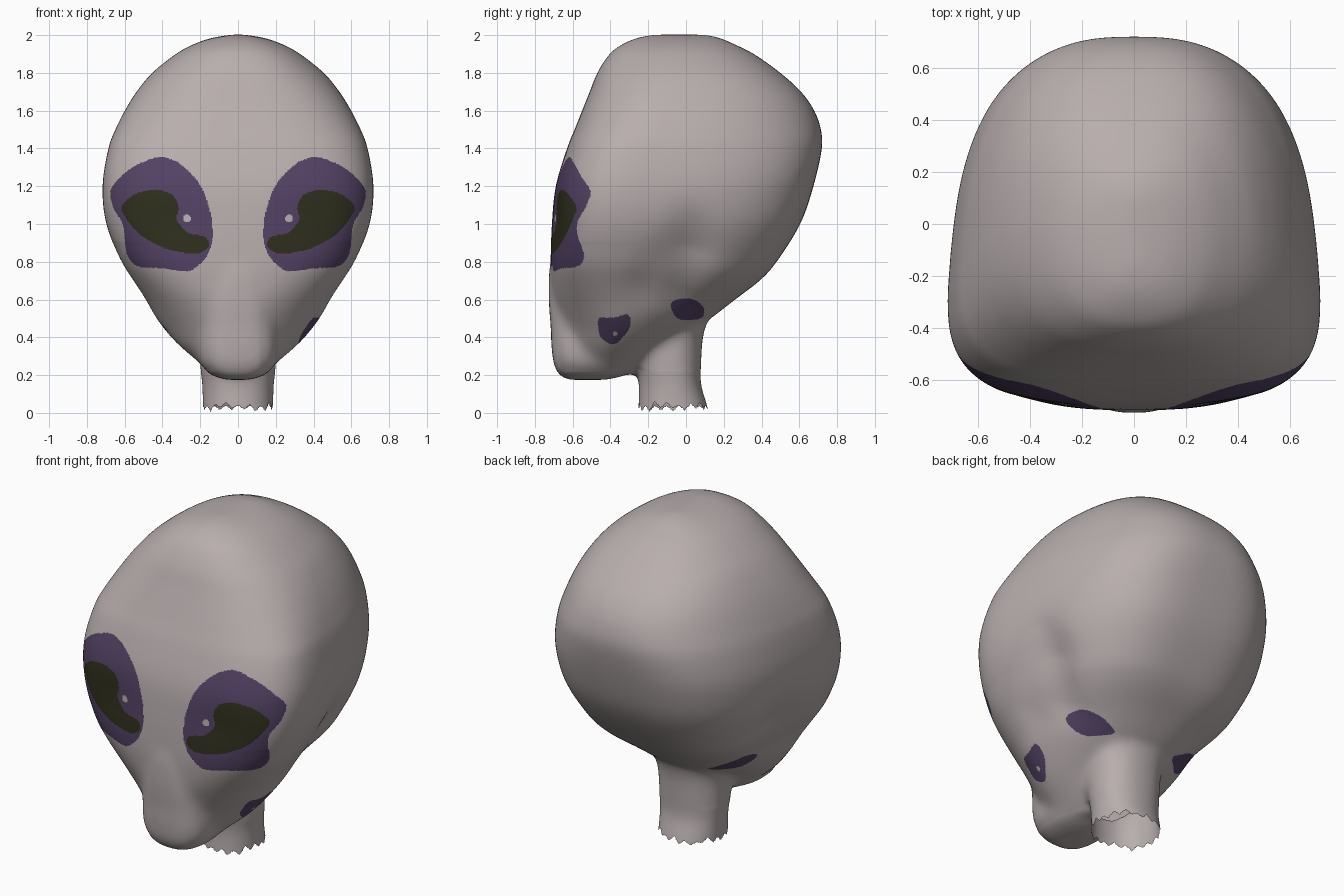
import bpy, bmesh, math, random
from mathutils import Vector

if "Cube" in bpy.data.objects:
    bpy.data.objects.remove(bpy.data.objects["Cube"])

random.seed(4)


def material(name, rgb):
    m = bpy.data.materials.new(name)
    m.diffuse_color = (*rgb, 1)
    m.use_nodes = True
    m.node_tree.nodes["Principled BSDF"].inputs["Base Color"].default_value = m.diffuse_color
    return m


SKIN, PURPLE, DARK, GLINT = range(4)
MATS = [material("grey_skin", (0.48, 0.42, 0.42)),
        material("purple_patch", (0.088, 0.055, 0.13)),
        material("dark_olive_eye", (0.029, 0.029, 0.013)),
        material("pale_glint", (0.48, 0.44, 0.44))]


def spline(rows, steps=4):
    """Catmull-Rom rows between the given rows."""
    out = []
    for i in range(len(rows) - 1):
        p = [rows[max(0, min(len(rows) - 1, i + k))] for k in (-1, 0, 1, 2)]
        for s in range(steps):
            t = s / steps
            out.append([0.5 * (2 * b + (c - a) * t + (2 * a - 5 * b + 4 * c - d) * t * t
                               + (3 * b - a - 3 * c + d) * t ** 3)
                        for a, b, c, d in zip(*p)])
    return out + [list(rows[-1])]


def loft(bm, rows, n_front, n_back, taper=0, seg=96):
    """Closed loft of level sections: z, half width, front y, widest y, back y."""
    rings = []
    for z, w, yf, ym, yb in spline(rows):
        ring = []
        for k in range(seg):
            a = math.tau * k / seg
            c, s = math.cos(a), math.sin(a)
            n = n_back(z) if s > 0 else n_front(z)
            x = w * math.copysign(abs(c) ** (2 / n), c)
            d = abs(s) ** (2 / n)
            if s > 0:
                x *= 1 - taper * d
            ring.append(bm.verts.new((x, ym + ((yb if s > 0 else yf) - ym) * d, z)))
        rings.append(ring)
    for r0, r1 in zip(rings, rings[1:]):
        for k in range(seg):
            j = (k + 1) % seg
            bm.faces.new((r0[k], r0[j], r1[j], r1[k]))
    bm.faces.new(rings[0][::-1])
    bm.faces.new(rings[-1])


def ramp(z, a, b):
    t = max(0, min(1, (z - a) / (b - a)))
    return t * t * (3 - 2 * t)


bm = bmesh.new()
# Cranium, cheeks and jaw
loft(bm, [(.205, .13, -.62, -.45, -.24), (.25, .19, -.64, -.43, -.20), (.30, .25, -.66, -.41, -.15),
          (.36, .32, -.67, -.39, -.09), (.42, .375, -.68, -.37, -.0), (.50, .435, -.695, -.35, .13),
          (.60, .495, -.71, -.32, .26), (.70, .56, -.715, -.30, .39),
          (.80, .62, -.717, -.29, .48), (1.0, .698, -.71, -.28, .605), (1.2, .718, -.69, -.27, .675),
          (1.4, .687, -.63, -.22, .72), (1.5, .65, -.59, -.16, .715), (1.6, .60, -.55, -.1, .68),
          (1.7, .538, -.51, -.06, .61), (1.8, .455, -.47, -.02, .50), (1.9, .33, -.405, -.02, .36),
          (1.95, .24, -.34, -.02, .26), (1.985, .14, -.26, -.02, .18), (2.003, .03, -.17, -.02, .10)],
     lambda z: 1.55 + 1.5 * ramp(z, .4, .88) - .6 * ramp(z, 1.3, 1.9),
     lambda z: 2.2 + .85 * ramp(z, .45, .75) - .55 * ramp(z, 1.2, 1.6), taper=.085)
# Muzzle and chin
loft(bm, [(.175, .06, -.62, -.55, -.42), (.20, .14, -.67, -.5, -.32), (.26, .2, -.70, -.5, -.2),
          (.35, .215, -.712, -.5, -.15), (.45, .21, -.716, -.5, -.15), (.55, .205, -.724, -.5, -.15),
          (.65, .195, -.727, -.5, -.15), (.75, .17, -.724, -.5, -.15), (.85, .1, -.71, -.5, -.15)],
     lambda z: 2.9, lambda z: 2.2)
# Neck
loft(bm, [(-.1, .19, -.26, -.07, .14), (.03, .187, -.252, -.07, .115), (.15, .19, -.25, -.07, .08),
          (.25, .202, -.265, -.08, .08), (.4, .21, -.28, -.08, .09), (.5, .24, -.28, -.08, .12),
          (.7, .3, -.2, -.05, .2)],
     lambda z: 2.2, lambda z: 2.2)
bmesh.ops.recalc_face_normals(bm, faces=bm.faces)
mesh = bpy.data.meshes.new("head")
bm.to_mesh(mesh)
bm.free()
head = bpy.data.objects.new("head", mesh)
bpy.context.collection.objects.link(head)

# Fuse the three volumes into one smooth skin
rem = head.modifiers.new("fuse", 'REMESH')
rem.mode = 'VOXEL'
rem.voxel_size = 0.0125
smo = head.modifiers.new("soften", 'SMOOTH')
smo.factor = 0.5
smo.iterations = 35
deps = bpy.context.evaluated_depsgraph_get()
fused = bpy.data.meshes.new_from_object(head.evaluated_get(deps))
head.modifiers.clear()
head.data = fused
fused.name = "head"
# Materials go in before painting
fused.materials.clear()
for m in MATS:
    fused.materials.append(m)

bm = bmesh.new()
bm.from_mesh(fused)

# Extra softening where muzzle, cheek and neck blend
blend = [v for v in bm.verts if .22 < v.co.z < .9 and abs(v.co.x) > .12 and v.co.y < .1]
for _ in range(22):
    bmesh.ops.smooth_vert(bm, verts=blend, factor=.5, use_axis_x=True, use_axis_y=True, use_axis_z=True)


def seg_dist(p, a, b):
    p, a, b = Vector(p), Vector(a), Vector(b)
    t = max(0, min(1, (p - a).dot(b - a) / (b - a).length_squared))
    return (p - a - (b - a) * t).length


# Groove behind the cheek, hollow behind the jaw, shallow eye sockets
for v in bm.verts:
    x, y, z = v.co
    if abs(x) > .2:
        d = seg_dist((y, z), (.02, .98), (-.22, .68))
        e = seg_dist((y, z), (.04, .85), (-.02, .66))
        push = .02 * math.exp(-(d / .12) ** 2) + .035 * math.exp(-(e / .12) ** 2)
        v.co.x -= math.copysign(push * ramp(abs(x), .2, .32), x)
    if y < -.3:
        d2 = (abs(x) - .36) ** 2 + (z - 1.0) ** 2
        v.co.y += .012 * math.exp(-d2 / .02)

# Ragged open neck end
teeth = [random.uniform(.005, .03) + .03 * (i % 2) for i in range(36)]


def rag(c):
    t = (math.atan2(c.y + .07, c.x) / math.tau + .5) * 36
    i, f = int(t) % 36, t % 1
    return teeth[i] * (1 - f) + teeth[(i + 1) % 36] * f


rim = [f for f in bm.faces if f.calc_center_median().z < .09]
bmesh.ops.subdivide_edges(bm, edges=list({e for f in rim for e in f.edges}), cuts=1, use_grid_fill=True)
gone = [f for f in bm.faces if f.calc_center_median().z < rag(f.calc_center_median())]
bmesh.ops.delete(bm, geom=gone, context='FACES')
for v in bm.verts:
    v.co.z = max(0, v.co.z)


# Finer faces where the markings are
def marked_zone(c):
    return (c.y < -.4 and .1 < abs(c.x) < .72 and .7 < c.z < 1.4) or \
           (.33 < c.z < .63 and -.5 < c.y < .12 and abs(c.x) > .2)


edges = {e for f in bm.faces if marked_zone(f.calc_center_median()) for e in f.edges}
bmesh.ops.subdivide_edges(bm, edges=list(edges), cuts=1, use_grid_fill=True)


def inside(u, v, poly):
    hit = False
    for (a, b), (c, d) in zip(poly, poly[1:] + poly[:1]):
        if (b > v) != (d > v) and u < a + (v - b) * (c - a) / (d - b):
            hit = not hit
    return hit


def outline(points):
    """Rounded closed outline by corner cutting."""
    for _ in range(2):
        nxt = points[1:] + points[:1]
        points = [q for a, b in zip(points, nxt) for q in
                  ((a[0] * .8 + b[0] * .2, a[1] * .8 + b[1] * .2),
                   (a[0] * .2 + b[0] * .8, a[1] * .2 + b[1] * .8))]
    return points


socket = outline([(.41, 1.365), (.57, 1.30), (.685, 1.185), (.66, 1.08), (.605, 1.0), (.595, .84),
                  (.54, .77), (.38, .765), (.26, .74), (.165, .82), (.13, .92), (.14, 1.05),
                  (.195, 1.21), (.30, 1.32)])
eye = outline([(.63, 1.09), (.545, 1.165), (.42, 1.185), (.34, 1.155), (.31, 1.09), (.33, 1.02),
               (.27, .95), (.165, .935), (.15, .875), (.22, .835), (.38, .865), (.515, .935),
               (.585, 1.015)])
jaw_spot = outline([(-.47, .51), (-.39, .50), (-.30, .53), (-.29, .45), (-.38, .35), (-.46, .40)])
ear_spot = outline([(-.09, .58), (-.04, .605), (.04, .605), (.10, .56), (.09, .495), (-.05, .49)])

# Paint eyes and skin patches
for f in bm.faces:
    f.smooth = True
    f.material_index = SKIN
    c = f.calc_center_median()
    ax = abs(c.x)
    if c.y < -.35 and c.z > .7:
        if math.hypot(ax - .27, c.z - 1.03) < .02:
            f.material_index = GLINT
        elif inside(ax, c.z, eye):
            f.material_index = DARK
        elif inside(ax, c.z, socket):
            f.material_index = PURPLE
    elif ax > .15 and .3 < c.z < .65:
        if inside(c.y, c.z, ear_spot):
            f.material_index = PURPLE
        elif c.x > 0 and inside(c.y, c.z, jaw_spot):
            dot = math.hypot(c.y + .375, c.z - .42) < .012
            f.material_index = GLINT if dot else PURPLE
        elif c.x < 0 and math.hypot(c.y + .38, c.z - .45) < .025:
            f.material_index = PURPLE

bm.to_mesh(fused)
bm.free()
